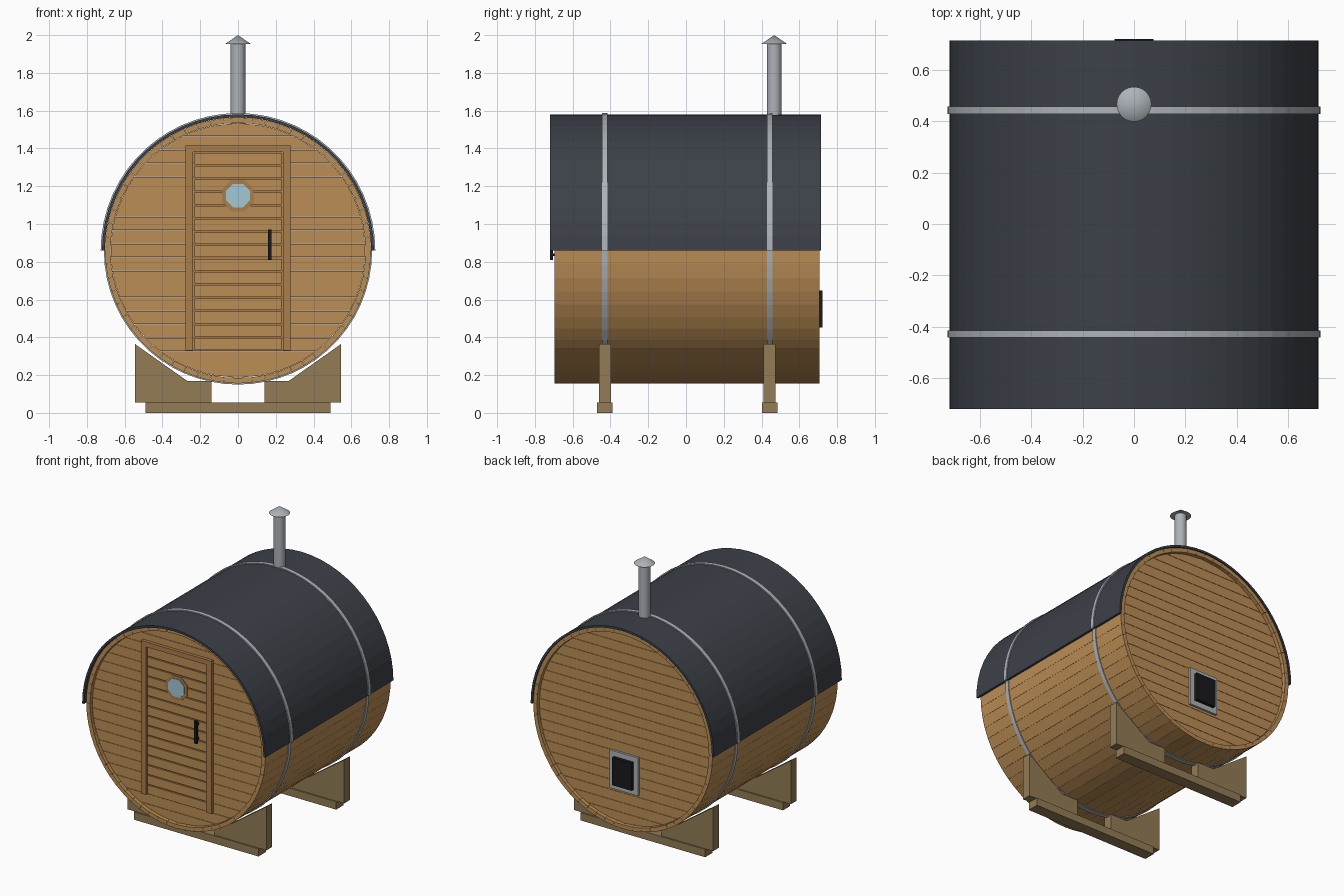
import bpy, bmesh
from math import sin, cos, pi, sqrt, radians

if "Cube" in bpy.data.objects:
    bpy.data.objects.remove(bpy.data.objects["Cube"])

CZ = 0.86            # barrel axis height
Y0, Y1 = -0.697, 0.708
R_OUT, R_IN = 0.704, 0.675


def material(name, rgb):
    m = bpy.data.materials.new(name)
    m.diffuse_color = (*rgb, 1)
    m.use_nodes = True
    m.node_tree.nodes["Principled BSDF"].inputs["Base Color"].default_value = m.diffuse_color
    return m


WOOD = material("wood", (0.50, 0.27, 0.09))
TRIM = material("trim_wood", (0.40, 0.21, 0.075))
BEAM = material("beam_wood", (0.29, 0.20, 0.09))
ROOF = material("roof_felt", (0.045, 0.052, 0.065))
METAL = material("metal", (0.42, 0.45, 0.48))
BLACK = material("black", (0.01, 0.01, 0.012))
GLASS = material("glass", (0.36, 0.58, 0.66))


def prisms(name, parts, mat):
    """One object from (x,z) outlines, each extruded from ya to yb."""
    bm = bmesh.new()
    for pts, ya, yb in parts:
        a = [bm.verts.new((x, ya, z)) for x, z in pts]
        b = [bm.verts.new((x, yb, z)) for x, z in pts]
        bm.faces.new(a)
        bm.faces.new(b[::-1])
        n = len(pts)
        for i in range(n):
            bm.faces.new((a[i], b[i], b[(i + 1) % n], a[(i + 1) % n]))
    bmesh.ops.recalc_face_normals(bm, faces=bm.faces)
    me = bpy.data.meshes.new(name)
    bm.to_mesh(me)
    bm.free()
    me.materials.append(mat)
    ob = bpy.data.objects.new(name, me)
    bpy.context.collection.objects.link(ob)
    return ob


def rect(x0, x1, z0, z1):
    return [(x0, z0), (x1, z0), (x1, z1), (x0, z1)]


def polar(r, deg, cz=CZ):
    return (r * cos(radians(deg)), cz + r * sin(radians(deg)))


def arc_strip(r0, r1, a0, a1, step=6):
    n = max(1, round((a1 - a0) / step))
    angs = [a0 + (a1 - a0) * i / n for i in range(n + 1)]
    return [polar(r1, a) for a in angs] + [polar(r0, a) for a in reversed(angs)]


def disc_slice(r, z0, z1, n=6):
    """Part of a disc between two heights (relative to the axis)."""
    zs = [z0 + (z1 - z0) * i / n for i in range(n + 1)]
    half = [(max(sqrt(max(r * r - z * z, 0)), 0.002), CZ + z) for z in zs]
    return half + [(-x, z) for x, z in reversed(half)]


def octagon(apothem, cz):
    return [polar(apothem / cos(pi / 8), 22.5 + 45 * i, cz) for i in range(8)]


# Barrel staves
prisms("barrel_staves", [(arc_strip(R_IN, R_OUT, 6 * i + 0.04, 6 * i + 5.96), Y0, Y1)
                         for i in range(60)], WOOD)

# End walls of horizontal planks
rows = 19
h = 2 * R_IN / rows
for name, ya, yb in (("front_wall", -0.672, -0.645), ("back_wall", 0.656, 0.683)):
    planks = [(disc_slice(R_IN - 0.002, -R_IN + i * h + 0.001, -R_IN + (i + 1) * h - 0.001), ya, yb)
              for i in range(rows)]
    prisms(name, planks, WOOD)

# Roof covering over the upper half
prisms("roof_cover", [(arc_strip(R_OUT + 0.001, 0.72, 0, 180), -0.721, 0.716)], ROOF)

# Hoops and cradles, front and back
for side, y in (("front", -0.429), ("back", 0.443)):
    prisms(side + "_hoop", [
        (arc_strip(0.716, 0.727, 0, 180), y - 0.0145, y + 0.0145),
        (arc_strip(0.698, 0.710, 180, 360), y - 0.0145, y + 0.0145)], METAL)
    wing = [(0.14, 0.055), (0.546, 0.055), (0.546, 0.365), (0.27, 0.17), (0.14, 0.17)]
    prisms(side + "_cradle_blocks", [
        (wing, y - 0.032, y + 0.032),
        ([(-x, z) for x, z in wing], y - 0.032, y + 0.032)], BEAM)
    prisms(side + "_cradle_base", [(rect(-0.49, 0.49, 0, 0.055), y - 0.041, y + 0.041)], BEAM)

# Door: planks, backing and frame
prisms("door_planks", [(rect(-0.23, 0.23, 0.33 + 0.07 * i + 0.004, 0.33 + 0.07 * (i + 1) - 0.004),
                        -0.685, -0.67) for i in range(15)], WOOD)
prisms("door_backing", [(rect(-0.235, 0.235, 0.33, 1.38), -0.676, -0.67)], TRIM)
prisms("door_frame", [
    (rect(-0.277, -0.237, 0.33, 1.38), -0.695, -0.67),
    (rect(0.237, 0.277, 0.33, 1.38), -0.695, -0.67),
    (rect(-0.277, 0.277, 1.38, 1.416), -0.695, -0.67)], TRIM)

# Octagonal door window
prisms("window_frame", [(octagon(0.084, 1.15), -0.691, -0.675)], TRIM)
prisms("window_glass", [(octagon(0.063, 1.15), -0.694, -0.68)], GLASS)

# Door handle with two posts
prisms("door_handle", [
    (rect(0.158, 0.177, 0.81, 0.97), -0.72, -0.703),
    (rect(0.161, 0.174, 0.83, 0.845), -0.703, -0.68),
    (rect(0.161, 0.174, 0.935, 0.95), -0.703, -0.68)], BLACK)

# Stove hatch on the back wall
prisms("hatch_plate", [(rect(-0.112, 0.112, 0.415, 0.685), 0.68, 0.698)], METAL)
prisms("hatch_door", [(rect(-0.077, 0.077, 0.452, 0.648), 0.695, 0.722)], BLACK)


# Chimney pipe and cap
def cone(name, r1, r2, z0, z1):
    bpy.ops.mesh.primitive_cone_add(vertices=24, radius1=r1, radius2=r2, depth=z1 - z0,
                                    location=(0, 0.467, (z0 + z1) / 2))
    ob = bpy.context.object
    ob.name = name
    ob.data.materials.append(METAL)
    bpy.ops.object.shade_smooth_by_angle(angle=radians(35))


cone("chimney_pipe", 0.039, 0.039, 1.50, 1.96)
cone("chimney_cap", 0.068, 0.0, 1.953, 2.0)
